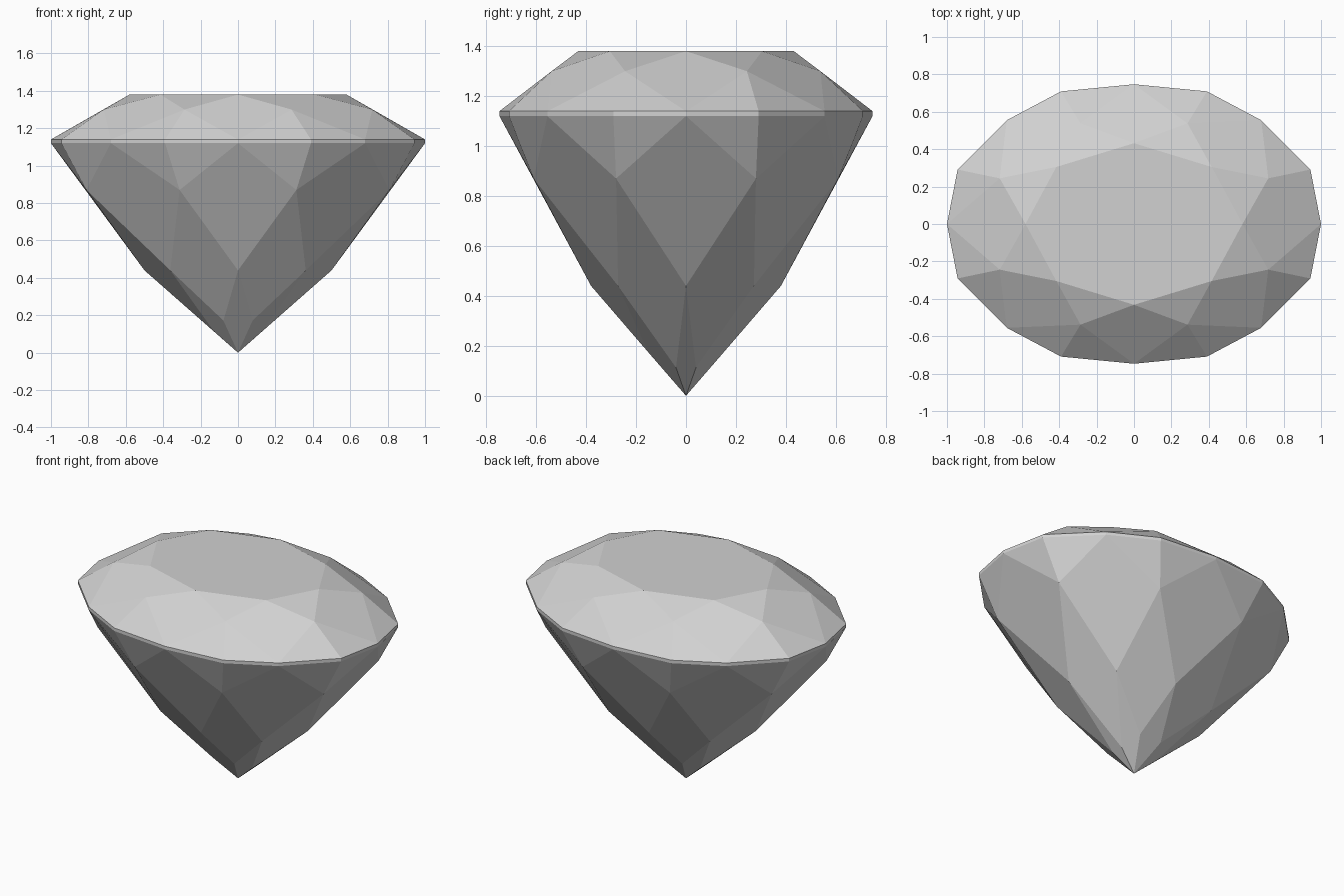
import bpy
import bmesh

default = bpy.data.objects.get("Cube")
if default:
    bpy.data.objects.remove(default, do_unlink=True)

bm = bmesh.new()


def axis_ring(on_x, diag, on_y, z):
    """Eight corners on the axes and diagonals of the oval."""
    dx, dy = diag
    pts = [(on_x, 0), (dx, dy), (0, on_y), (-dx, dy),
           (-on_x, 0), (-dx, -dy), (0, -on_y), (dx, -dy)]
    return [bm.verts.new((x, y, z)) for x, y in pts]


def between_ring(p, q):
    """Eight corners lying between those of an axis ring."""
    quarter = [p, q]
    half = quarter + [(-x, y, z) for x, y, z in reversed(quarter)]
    return [bm.verts.new(v) for v in half + [(-x, -y, z) for x, y, z in half]]


# Corner rings, from the table down to the point
table = axis_ring(0.58, (0.415, 0.305), 0.432, 1.38)
crown = between_ring((0.718, 0.244, 1.30), (0.286, 0.538, 1.30))
girdle = []
for z in (1.14, 1.12):
    main = axis_ring(1.0, (0.68, 0.555), 0.747, z)
    side = between_ring((0.943, 0.291, z), (0.39, 0.709, z))
    girdle.append((main, side))
(top_main, top_side), (low_main, low_side) = girdle
pavilion = between_ring((0.81, 0.28, 0.87), (0.312, 0.61, 0.87))
lower = axis_ring(0.5, (0.362, 0.272), 0.38, 0.44)
culet = between_ring((0.128, 0.04, 0.113), (0.078, 0.149, 0.172))
tip = bm.verts.new((0, 0, 0))

# Facets, one eighth of the stone at a time
bm.faces.new(table)
for i in range(8):
    n, p = (i + 1) % 8, i - 1
    facets = [
        (table[i], crown[i], table[n]),                         # star
        (table[i], crown[p], top_main[i], crown[i]),            # crown kite
        (crown[i], top_main[i], top_side[i]),                   # upper halves
        (crown[i], top_side[i], top_main[n]),
        (top_main[i], low_main[i], low_side[i], top_side[i]),   # girdle band
        (top_side[i], low_side[i], low_main[n], top_main[n]),
        (low_main[i], pavilion[i], low_side[i]),                # lower halves
        (low_side[i], pavilion[i], low_main[n]),
        (low_main[i], pavilion[p], lower[i], pavilion[i]),      # pavilion kite
        (pavilion[i], lower[i], culet[i], lower[n]),            # long kite
        (lower[i], culet[p], tip, culet[i]),                    # point kite
    ]
    for f in facets:
        bm.faces.new(f)
bmesh.ops.recalc_face_normals(bm, faces=bm.faces[:])

mesh = bpy.data.meshes.new("oval_gem")
bm.to_mesh(mesh)
bm.free()
gem = bpy.data.objects.new("oval_gem", mesh)
bpy.context.collection.objects.link(gem)

# Plain grey material
grey = bpy.data.materials.new("light_grey")
grey.use_nodes = True
colour = (0.64, 0.64, 0.64, 1.0)
grey.diffuse_color = colour
grey.node_tree.nodes["Principled BSDF"].inputs["Base Color"].default_value = colour
mesh.materials.append(grey)
